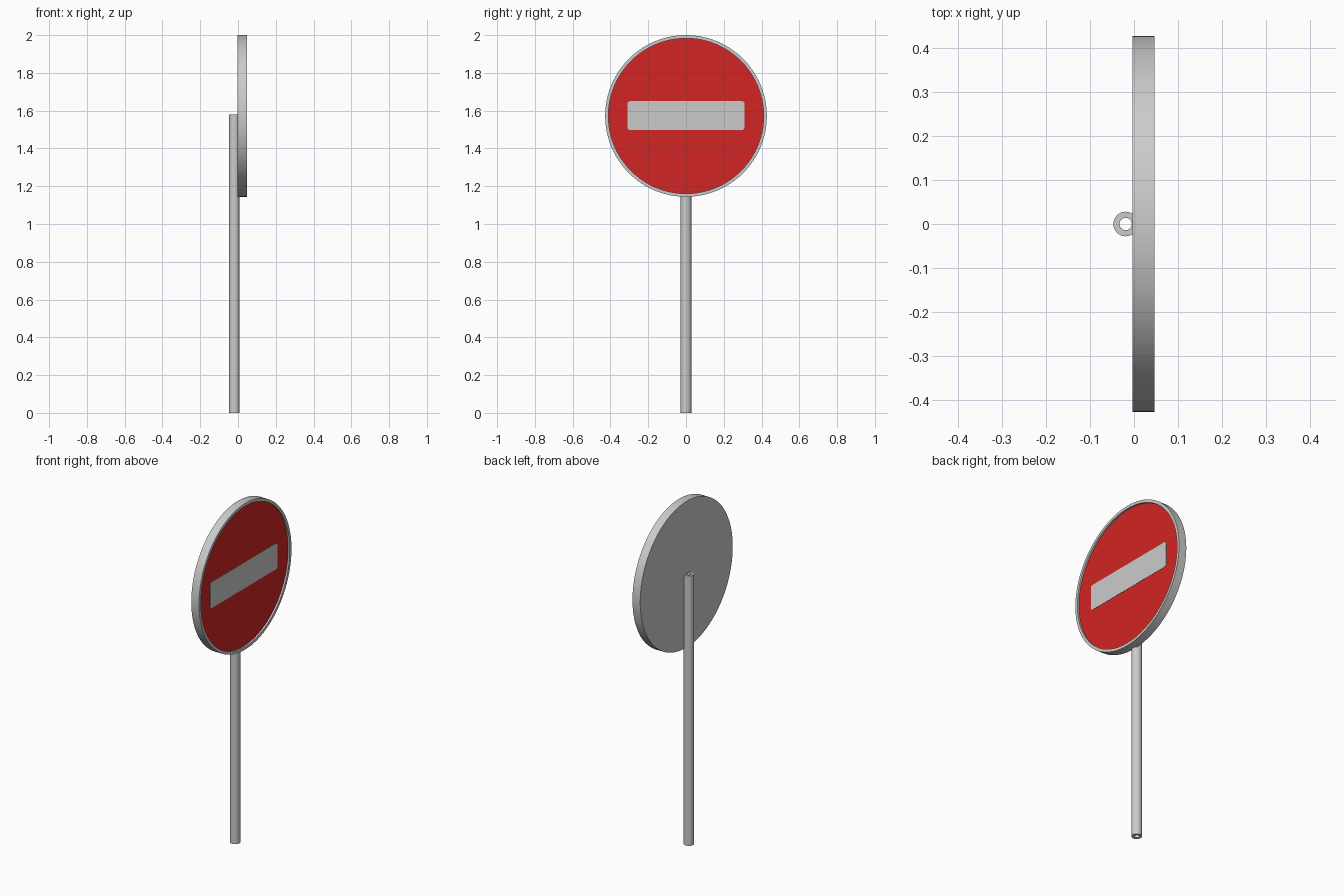
import bpy, bmesh, math

if "Cube" in bpy.data.objects:
    bpy.data.objects.remove(bpy.data.objects["Cube"])

SIGN_Z = 1.572   # height of the sign centre


def material(name, rgb):
    m = bpy.data.materials.new(name)
    m.diffuse_color = (*rgb, 1)
    m.use_nodes = True
    m.node_tree.nodes["Principled BSDF"].inputs["Base Color"].default_value = m.diffuse_color
    return m


grey = material("light grey metal", (0.60, 0.60, 0.60))
red = material("sign red", (0.65, 0.018, 0.018))


def finish(name, bm, mats, loc):
    bmesh.ops.remove_doubles(bm, verts=bm.verts, dist=1e-6)
    bmesh.ops.recalc_face_normals(bm, faces=bm.faces)
    mesh = bpy.data.meshes.new(name)
    bm.to_mesh(mesh)
    bm.free()
    for m in mats:
        mesh.materials.append(m)
    ob = bpy.data.objects.new(name, mesh)
    ob.location = loc
    bpy.context.collection.objects.link(ob)
    bpy.ops.object.select_all(action='DESELECT')
    bpy.context.view_layer.objects.active = ob
    ob.select_set(True)
    bpy.ops.object.shade_smooth_by_angle(angle=math.radians(30))
    return ob


def lathe(profile, axis, steps, closed=False):
    """Spin a profile of (radius, position along axis) about x or z."""
    bm = bmesh.new()
    pts = [(h, 0, r) if axis == 'X' else (r, 0, h) for r, h in profile]
    vs = [bm.verts.new(p) for p in pts]
    es = [bm.edges.new(p) for p in zip(vs, vs[1:])]
    if closed:
        es.append(bm.edges.new((vs[-1], vs[0])))
    bmesh.ops.spin(bm, geom=vs + es, cent=(0, 0, 0), angle=math.tau, steps=steps,
                   axis=(1, 0, 0) if axis == 'X' else (0, 0, 1))
    return bm


# Hollow pole
bm = lathe([(0.028, 0), (0.028, 1.58), (0.014, 1.58), (0.014, 0)], 'Z', 32, closed=True)
finish("pole", bm, [grey], (-0.019, 0, 0))

# Sign disc: flat back, raised rim, recessed red face
RIM, FLOOR = 0.411, 0.037
bm = lathe([(0, -0.003), (0.428, -0.003), (0.428, 0.047), (RIM, 0.047),
            (RIM, FLOOR), (0, FLOOR)], 'X', 96)
bm.normal_update()
for f in bm.faces:
    if all(abs(v.co.x - FLOOR) < 1e-4 for v in f.verts):
        f.material_index = 1
finish("sign_disc", bm, [grey, red], (0, 0, SIGN_Z))

# Thin horizontal bar with rounded corners
W, H, R = 0.311, 0.076, 0.015
bm = bmesh.new()
outline = []
for sy, sz, start in ((1, 1, 0), (-1, 1, 90), (-1, -1, 180), (1, -1, 270)):
    for k in range(5):
        a = math.radians(start + k * 22.5)
        outline.append(bm.verts.new((0, sy * (W - R) + R * math.cos(a),
                                     sz * (H - R) + R * math.sin(a))))
face = bm.faces.new(outline)
ext = bmesh.ops.extrude_face_region(bm, geom=[face])
for v in ext["geom"]:
    if isinstance(v, bmesh.types.BMVert):
        v.co.x += 0.002
finish("sign_bar", bm, [grey], (FLOOR - 0.0005, 0, SIGN_Z + 0.002))
